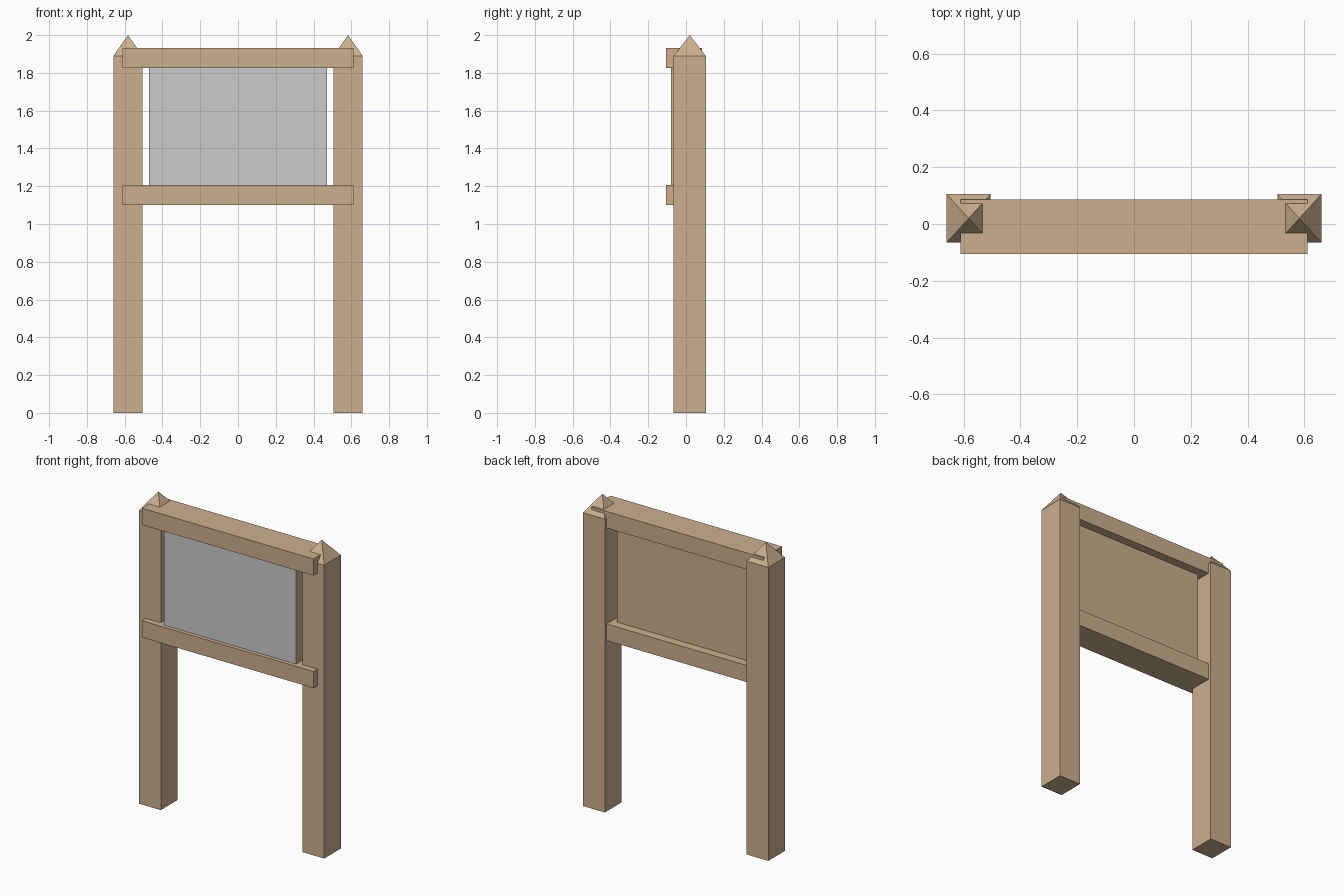
import bpy, bmesh

if "Cube" in bpy.data.objects:
    bpy.data.objects.remove(bpy.data.objects["Cube"])

wood = bpy.data.materials.new("wood")
wood.diffuse_color = (0.60, 0.43, 0.27, 1)
wood.use_nodes = True
wood.node_tree.nodes["Principled BSDF"].inputs["Base Color"].default_value = wood.diffuse_color


def finish(name, bm, mat):
    bmesh.ops.recalc_face_normals(bm, faces=bm.faces)
    me = bpy.data.meshes.new(name)
    bm.to_mesh(me)
    bm.free()
    ob = bpy.data.objects.new(name, me)
    bpy.context.collection.objects.link(ob)
    if mat:
        me.materials.append(mat)
    return ob


def box_bm(x, y, z):
    bm = bmesh.new()
    bmesh.ops.create_cube(bm, size=1)
    for v in bm.verts:
        v.co = [lo + (c + 0.5) * (hi - lo) for c, (lo, hi) in zip(v.co, (x, y, z))]
    return bm


def box(name, x, y, z, mat=wood):
    return finish(name, box_bm(x, y, z), mat)


# Posts with pointed tops
for side, x in (("left", (-0.66, -0.505)), ("right", (0.505, 0.66))):
    bm = box_bm(x, (-0.065, 0.105), (0, 1.89))
    bm.faces.ensure_lookup_table()
    top = max(bm.faces, key=lambda f: f.calc_center_median().z)
    tip = bmesh.ops.poke(bm, faces=[top])["verts"][0]
    tip.co.z = 2.0
    finish(side + "_post", bm, wood)

# Cross rails running through the posts
for name, z in (("lower_rail", (1.10, 1.207)), ("upper_rail", (1.825, 1.932))):
    box(name, (-0.612, 0.612), (-0.105, 0.086), z)

# Backing board with a thin grey notice sheet on its front
box("backing_board", (-0.47, 0.47), (-0.077, 0.03), (1.18, 1.85))
box("notice_sheet", (-0.47, 0.47), (-0.08, -0.077), (1.18, 1.85), None)
